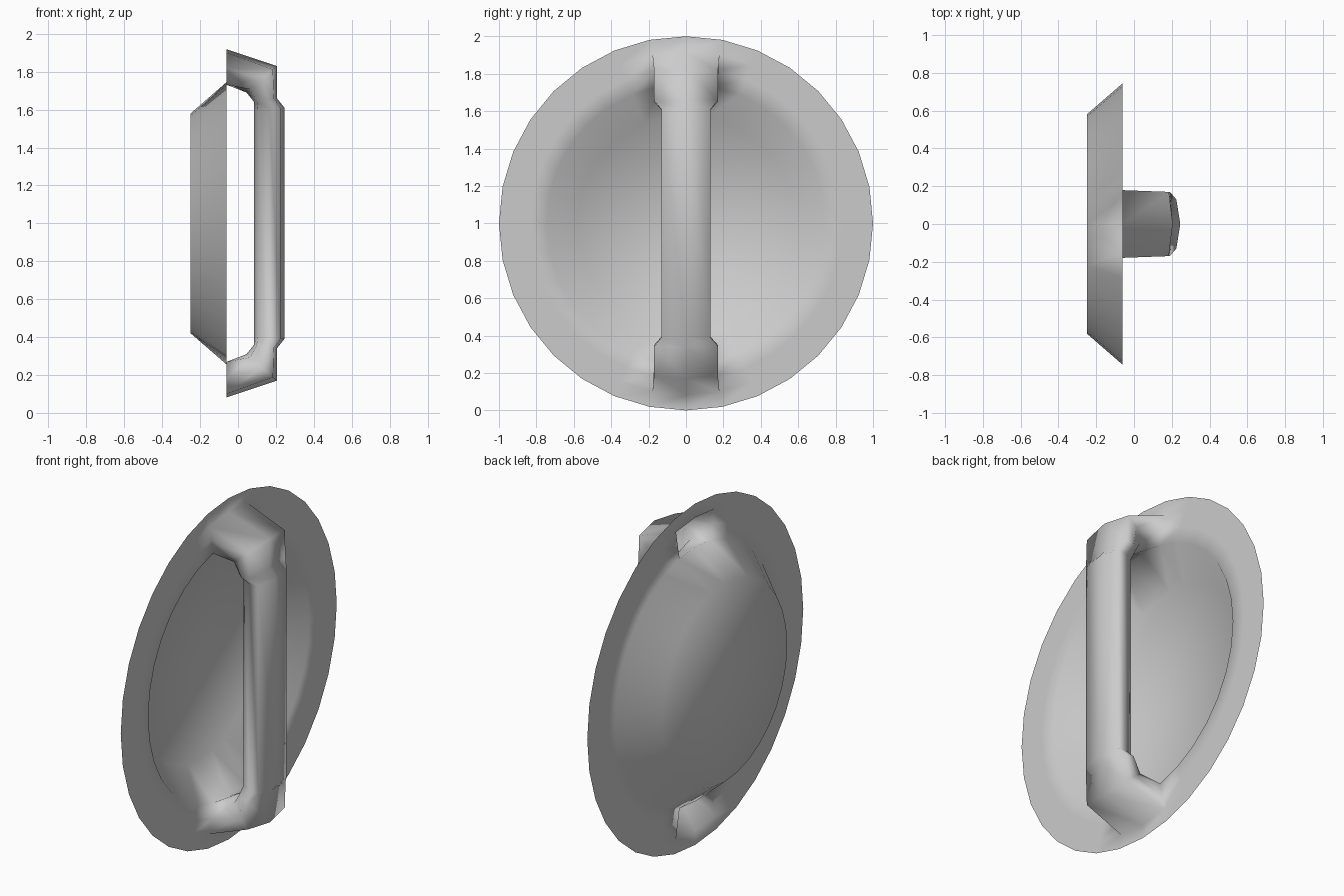
import bpy, bmesh
from math import sin, cos, pi

cube = bpy.data.objects.get("Cube")
if cube:
    bpy.data.objects.remove(cube, do_unlink=True)

grey = bpy.data.materials.new("light_grey")
grey.use_nodes = True
colour = (0.6, 0.6, 0.6, 1)
grey.diffuse_color = colour
grey.node_tree.nodes["Principled BSDF"].inputs["Base Color"].default_value = colour

SIDES = 32
MID = SIDES // 2
bm = bmesh.new()

# Dish: flat rim rings, then the sunken floor ring (radius, x)
rim_x, floor_x = -0.06, -0.25
profile = [(1, rim_x), (0.918, rim_x), (0.835, rim_x), (0.745, rim_x), (0.58, floor_x)]
rings = []
for r, x in profile:
    rings.append([bm.verts.new((x, r * sin(2 * pi * j / SIDES), 1 + r * cos(2 * pi * j / SIDES)))
                  for j in range(SIDES)])

# Leave openings in the rim where the handle joins
hole_columns = (SIDES - 1, 0, MID - 1, MID)
for i in range(len(rings) - 1):
    for j in range(SIDES):
        if i in (1, 2) and j in hole_columns:
            continue
        k = (j + 1) % SIDES
        bm.faces.new((rings[i][k], rings[i][j], rings[i + 1][j], rings[i + 1][k]))
bm.faces.new(rings[-1][::-1])

# Handle feet use the rim vertices around each opening
steps = [(1, 0), (1, 1), (2, 1), (3, 1), (3, 0), (3, -1), (2, -1), (1, -1)]
top_foot = [rings[i][c % SIDES] for i, c in steps]
bottom_foot = [rings[i][MID - c] for i, c in steps]

# Handle cross-section: (share of depth from outside to inside, share of half width)
section = [(0, 0), (0.13, 1), (0.5, 1), (0.88, 0.75),
           (1, 0), (0.88, -0.75), (0.5, -1), (0.13, -1)]


def handle_loop(outer, inner, width, side):
    """One ring of the handle; side is 1 above the middle and -1 below it."""
    loop = []
    for t, s in section:
        x = outer[0] + (inner[0] - outer[0]) * t
        z = outer[1] + (inner[1] - outer[1]) * t
        loop.append(bm.verts.new((x, width * s, 1 + side * z)))
    return loop


# Elbow and grip stations: outer (x, z), inner (x, z), half width
stations = [((0.205, 0.83), (0.045, 0.69), 0.17),
            ((0.205, 0.66), (0.085, 0.64), 0.17),
            ((0.245, 0.61), (0.085, 0.60), 0.13)]
loops = [top_foot]
loops += [handle_loop(*s, 1) for s in stations]
loops += [handle_loop(*s, -1) for s in reversed(stations)]
loops.append(bottom_foot)
for a, b in zip(loops, loops[1:]):
    for j in range(len(section)):
        k = (j + 1) % len(section)
        bm.faces.new((a[j], a[k], b[k], b[j]))

# Tidy up and face the rim towards the handle
bmesh.ops.delete(bm, geom=[v for v in bm.verts if not v.link_faces], context='VERTS')
bmesh.ops.recalc_face_normals(bm, faces=bm.faces[:])
bm.normal_update()
bm.faces.ensure_lookup_table()
if bm.faces[0].normal.x < 0:
    bmesh.ops.reverse_faces(bm, faces=bm.faces[:])
for f in bm.faces:
    f.smooth = True

mesh = bpy.data.meshes.new("recessed_pull_handle")
bm.to_mesh(mesh)
bm.free()
mesh.materials.append(grey)
handle = bpy.data.objects.new("recessed_pull_handle", mesh)
bpy.context.collection.objects.link(handle)
